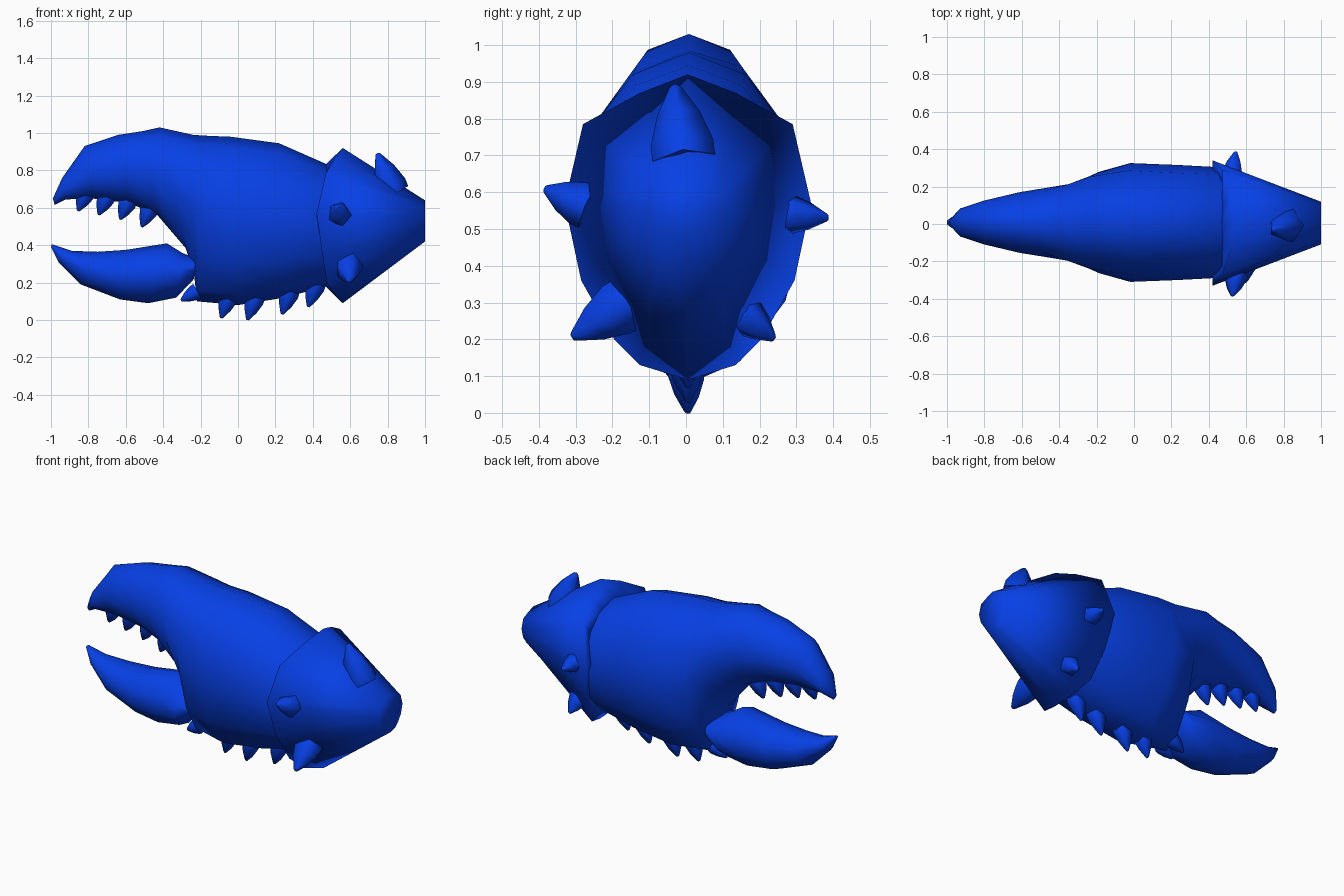
import bpy, bmesh, math
from mathutils import Vector

if "Cube" in bpy.data.objects:
    bpy.data.objects.remove(bpy.data.objects["Cube"])

blue = bpy.data.materials.new("shell blue")
blue.diffuse_color = (0.002, 0.05, 0.78, 1)
blue.use_nodes = True
blue.node_tree.nodes["Principled BSDF"].inputs["Base Color"].default_value = blue.diffuse_color


def skin(name, rings, smooth=40, start_point=None):
    """Join rings of points into a closed skin with capped ends."""
    bm = bmesh.new()
    loops = [[bm.verts.new(p) for p in ring] for ring in rings]
    n = len(loops[0])
    for a, b in zip(loops, loops[1:]):
        for i in range(n):
            j = (i + 1) % n
            bm.faces.new((a[i], a[j], b[j], b[i]))
    if start_point:
        hub = bm.verts.new(start_point)
        for i in range(n):
            bm.faces.new((hub, loops[0][(i + 1) % n], loops[0][i]))
    else:
        bm.faces.new(loops[0])
    bm.faces.new(loops[-1])
    bmesh.ops.recalc_face_normals(bm, faces=bm.faces)
    mesh = bpy.data.meshes.new(name)
    bm.to_mesh(mesh)
    bm.free()
    mesh.materials.append(blue)
    ob = bpy.data.objects.new(name, mesh)
    bpy.context.collection.objects.link(ob)
    bpy.ops.object.select_all(action='DESELECT')
    ob.select_set(True)
    bpy.context.view_layer.objects.active = ob
    bpy.ops.object.shade_smooth_by_angle(angle=math.radians(smooth))
    return ob


def oval_rings(sections, sides=12, y=0.008, power=1.12):
    """Sections: top x, top z, bottom x, bottom z, half width above, half width below."""
    rings = []
    for tx, tz, bx, bz, w_top, w_low in sections:
        ring = []
        for i in range(sides):
            a = 2 * math.pi * i / sides
            t = (1 + math.cos(a)) / 2
            s = math.sin(a)
            w = w_low + (w_top - w_low) * t
            ring.append((bx + (tx - bx) * t, y + w * math.copysign(abs(s) ** power, s),
                         bz + (tz - bz) * t))
        rings.append(ring)
    return rings


def spike(name, base, tip, radius, sides=5):
    """Blunt cone, slightly bulged, sunk a little into the shell."""
    base, tip = Vector(base), Vector(tip)
    axis = tip - base
    q = axis.to_track_quat('Z', 'Y')
    rings = []
    for t, r in ((-0.25, 1.0), (0.0, 1.0), (0.5, 0.68), (0.95, 0.2), (1.0, 0.12)):
        rings.append([base + axis * t + q @ Vector((
            radius * r * math.cos(2 * math.pi * i / sides),
            radius * r * math.sin(2 * math.pi * i / sides), 0)) for i in range(sides)])
    skin(name, rings, 75)


# palm running into the upper finger
skin("palm_and_upper_finger", oval_rings([
    (0.53, 0.79, 0.53, 0.21, 0.27, 0.25),
    (0.47, 0.835, 0.47, 0.18, 0.305, 0.285),
    (0.22, 0.945, 0.25, 0.12, 0.315, 0.30),
    (-0.04, 0.98, 0.0, 0.08, 0.335, 0.30),
    (-0.16, 0.985, -0.22, 0.10, 0.33, 0.21),
    (-0.24, 0.99, -0.235, 0.25, 0.325, 0.17),
    (-0.42, 1.03, -0.28, 0.385, 0.25, 0.16),
    (-0.51, 1.01, -0.43, 0.56, 0.195, 0.175),
    (-0.64, 0.99, -0.58, 0.625, 0.16, 0.165),
    (-0.82, 0.93, -0.78, 0.65, 0.11, 0.125),
    (-0.94, 0.76, -0.92, 0.645, 0.07, 0.08),
    (-0.99, 0.65, -0.98, 0.615, 0.015, 0.015)]), 60)

# movable lower finger
skin("lower_finger", oval_rings([
    (-0.225, 0.33, -0.235, 0.22, 0.15, 0.15),
    (-0.30, 0.36, -0.33, 0.12, 0.175, 0.165),
    (-0.38, 0.41, -0.48, 0.09, 0.155, 0.165),
    (-0.60, 0.375, -0.63, 0.11, 0.14, 0.14),
    (-0.75, 0.365, -0.84, 0.19, 0.11, 0.11),
    (-0.89, 0.37, -0.96, 0.31, 0.06, 0.06),
    (-0.995, 0.405, -1.0, 0.39, 0.012, 0.012)], 10), 60)

# wrist cuff: half rim as y, z, x, mirrored and tapered to a narrow end
half = [(0, 0.92, 0.56), (0.13, 0.87, 0.52), (0.285, 0.785, 0.47), (0.335, 0.57, 0.42),
        (0.29, 0.36, 0.45), (0.20, 0.20, 0.475), (0.13, 0.13, 0.525), (0, 0.09, 0.56)]
outline = half + [(-y, z, x) for y, z, x in half[-2:0:-1]]
rim = [(x, y + 0.005, z) for y, z, x in outline]
end = [(1.0, y * 0.34 + 0.005, 0.53 + (z - 0.505) * 0.265) for y, z, x in outline]
lip = [(min(x, 0.47), y * 0.84 + 0.005, 0.505 + (z - 0.505) * 0.79) for y, z, x in outline]
skin("wrist_cuff", [lip, rim, end], 125, start_point=(0.48, 0, 0.5))

# cuff spikes
spike("cuff_spike_top", (0.81, -0.01, 0.725), (0.745, -0.03, 0.89), 0.09)
spike("cuff_spike_front", (0.54, -0.29, 0.57), (0.525, -0.385, 0.61), 0.064)
spike("cuff_spike_front_low", (0.59, -0.19, 0.28), (0.595, -0.31, 0.205), 0.078)
spike("cuff_spike_back", (0.53, 0.28, 0.54), (0.545, 0.387, 0.53), 0.058)
spike("cuff_spike_back_low", (0.59, 0.165, 0.26), (0.60, 0.24, 0.20), 0.058)

# teeth under the upper finger
for i, (x, z) in enumerate([(-0.855, 0.583), (-0.745, 0.562), (-0.63, 0.537), (-0.515, 0.497)]):
    spike(f"upper_tooth_{i + 1}", (x + 0.035, 0.005, z + 0.08), (x, 0.005, z), 0.05)

# spikes along the lower edge of the palm
for i, (x, z) in enumerate([(-0.09, 0.01), (0.05, 0.0), (0.235, 0.03), (0.375, 0.07)]):
    spike(f"palm_spike_{i + 1}", (x + 0.035, 0.005, z + 0.10), (x, 0.005, z), 0.054)
for side, y in (("front", -0.04), ("back", 0.05)):
    spike(f"palm_corner_{side}", (-0.235, y, 0.145), (-0.305, y, 0.105), 0.045)
